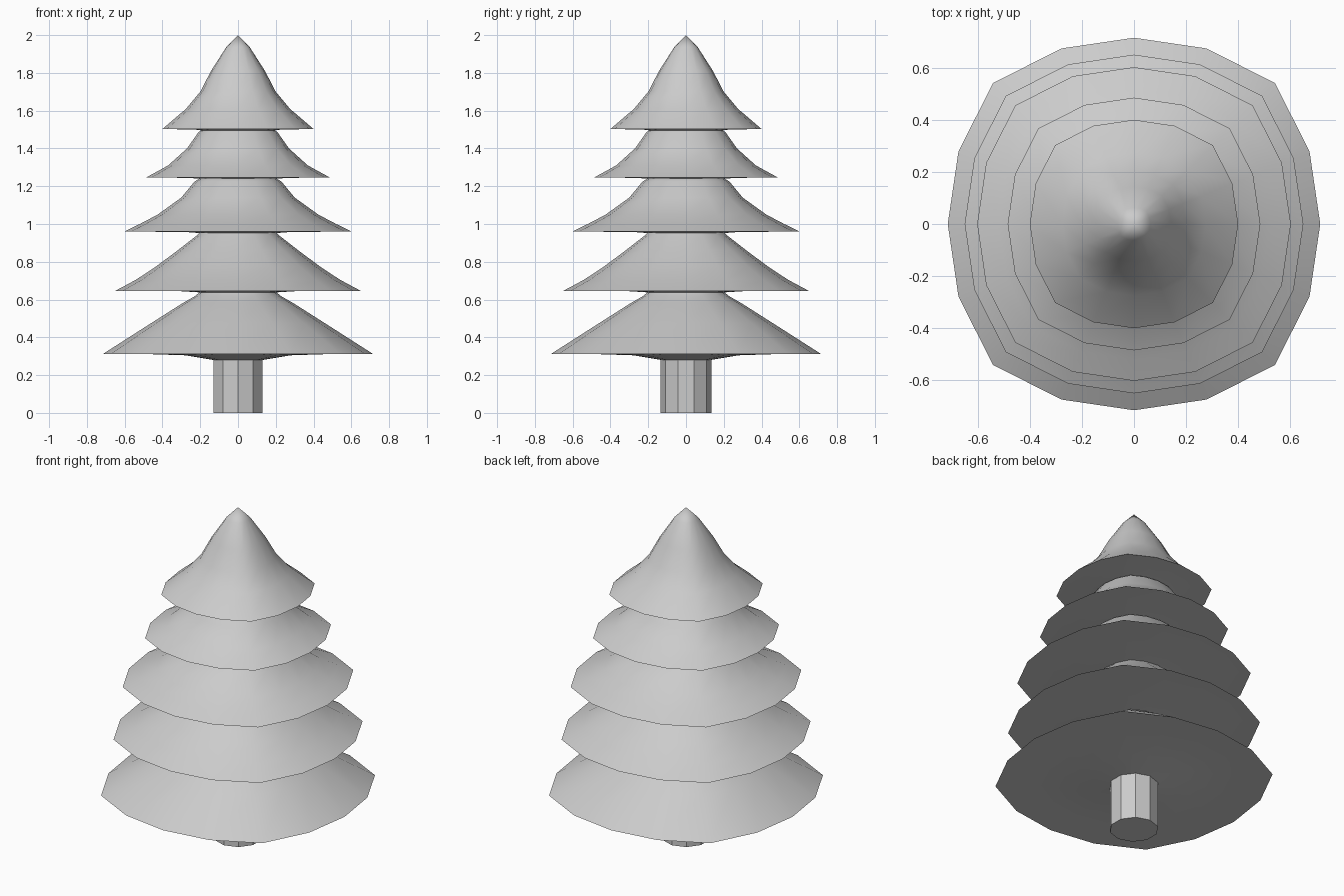
import bpy, bmesh
from math import sin, cos, pi, radians

if "Cube" in bpy.data.objects:
    bpy.data.objects.remove(bpy.data.objects["Cube"])


def revolve(name, profile, sides, start=0.0, bulge=(1.0,)):
    """Spin a (radius, z) profile around z; bulge scales successive corners."""
    bm = bmesh.new()
    rings = []
    for r, z in profile:
        if r == 0:
            rings.append([bm.verts.new((0, 0, z))])
            continue
        ring = []
        for i in range(sides):
            a = start + 2 * pi * i / sides
            k = r * bulge[i % len(bulge)]
            ring.append(bm.verts.new((k * cos(a), k * sin(a), z)))
        rings.append(ring)
    for low, high in zip(rings, rings[1:]):
        for i in range(sides):
            j = (i + 1) % sides
            if len(low) == 1:
                bm.faces.new((low[0], high[j], high[i]))
            elif len(high) == 1:
                bm.faces.new((low[i], low[j], high[0]))
            else:
                bm.faces.new((low[i], low[j], high[j], high[i]))
    bmesh.ops.recalc_face_normals(bm, faces=bm.faces[:])
    mesh = bpy.data.meshes.new(name)
    bm.to_mesh(mesh)
    bm.free()
    obj = bpy.data.objects.new(name, mesh)
    bpy.context.collection.objects.link(obj)
    return obj


# Foliage: drooping underside, then five flared tiers up to the tip
profile = [
    (0, 0.275), (0.13, 0.28), (0.28, 0.305), (0.5, 0.312),
    (0.715, 0.312), (0.46, 0.475), (0.29, 0.583), (0.225, 0.62), (0.205, 0.638),
    (0.3, 0.644), (0.65, 0.646), (0.54, 0.705), (0.434, 0.775), (0.32, 0.86),
    (0.22, 0.938), (0.205, 0.952),
    (0.28, 0.958), (0.602, 0.96), (0.52, 1.0), (0.425, 1.05), (0.3, 1.14),
    (0.23, 1.225), (0.205, 1.24),
    (0.26, 1.244), (0.485, 1.247), (0.37, 1.31), (0.27, 1.40),
    (0.21, 1.485), (0.195, 1.496),
    (0.23, 1.5), (0.4, 1.503), (0.275, 1.61), (0.2, 1.70), (0.143, 1.81),
    (0.063, 1.935), (0, 2.0),
]
foliage = revolve("foliage", profile, 16, bulge=(1.0, 1.02, 1.07, 1.02))
bpy.context.view_layer.objects.active = foliage
foliage.select_set(True)
bpy.ops.object.shade_smooth_by_angle(angle=radians(60))

# Trunk: flat-sided ten-sided post
revolve("trunk", [(0, 0), (0.135, 0), (0.135, 0.3), (0, 0.3)], 10, start=-pi / 2)
